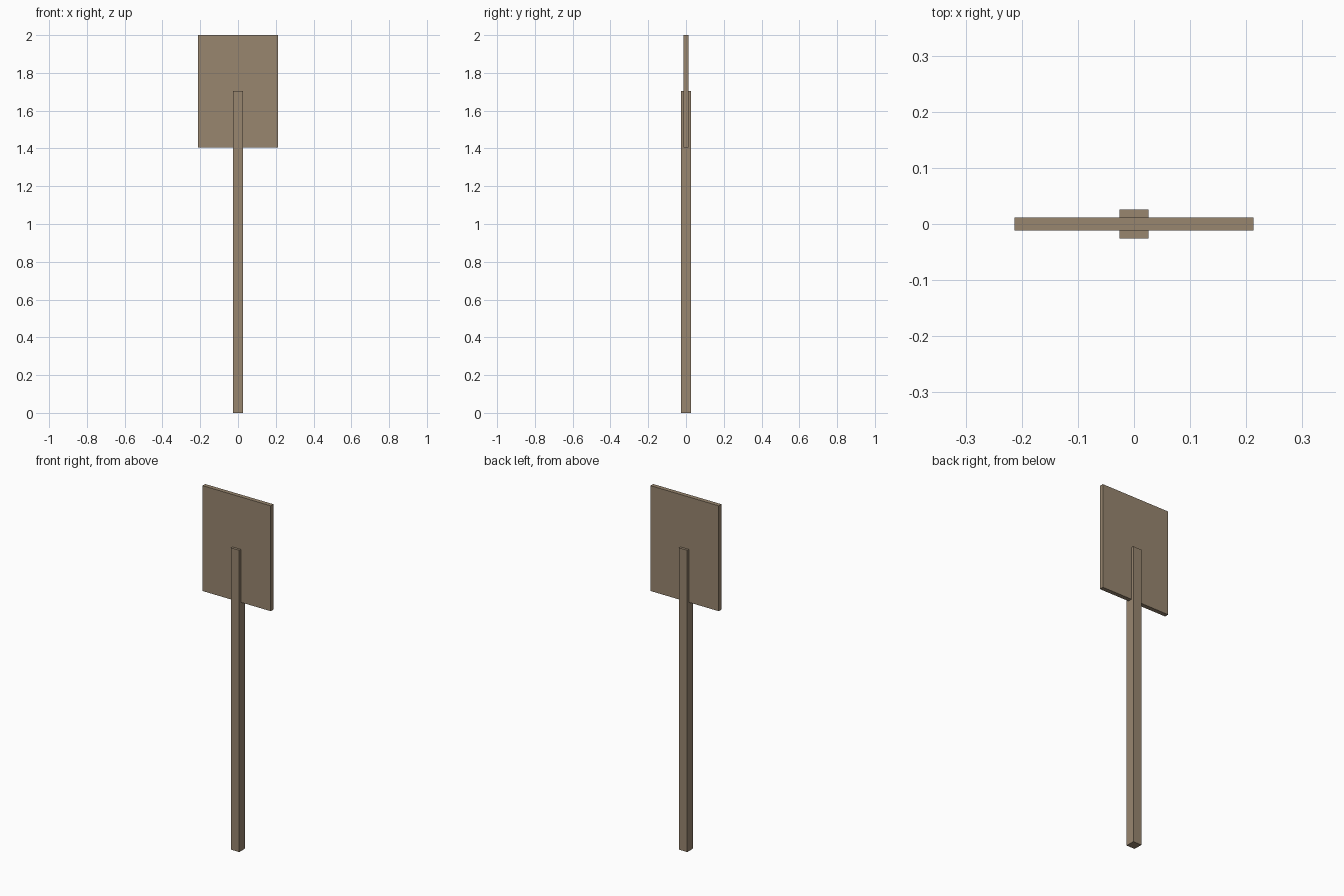
import bpy

if "Cube" in bpy.data.objects:
    bpy.data.objects.remove(bpy.data.objects["Cube"])

# Weathered wood colour
wood = bpy.data.materials.new("weathered_wood")
wood.diffuse_color = (0.314, 0.238, 0.159, 1.0)
wood.use_nodes = True
wood.node_tree.nodes["Principled BSDF"].inputs["Base Color"].default_value = wood.diffuse_color


def box(name, width, depth, bottom, top):
    """Box centred on x and y, spanning bottom to top in z."""
    bpy.ops.mesh.primitive_cube_add(size=1, location=(0, 0, (bottom + top) / 2))
    obj = bpy.context.object
    obj.name = name
    obj.scale = (width, depth, top - bottom)
    bpy.ops.object.transform_apply(location=False, rotation=False, scale=True)
    obj.data.materials.append(wood)
    return obj


# Square post, standing on the ground
box("post", 0.052, 0.052, 0.0, 1.704)

# Thin sign board, running through the upper end of the post
box("sign_board", 0.426, 0.024, 1.405, 2.0)
